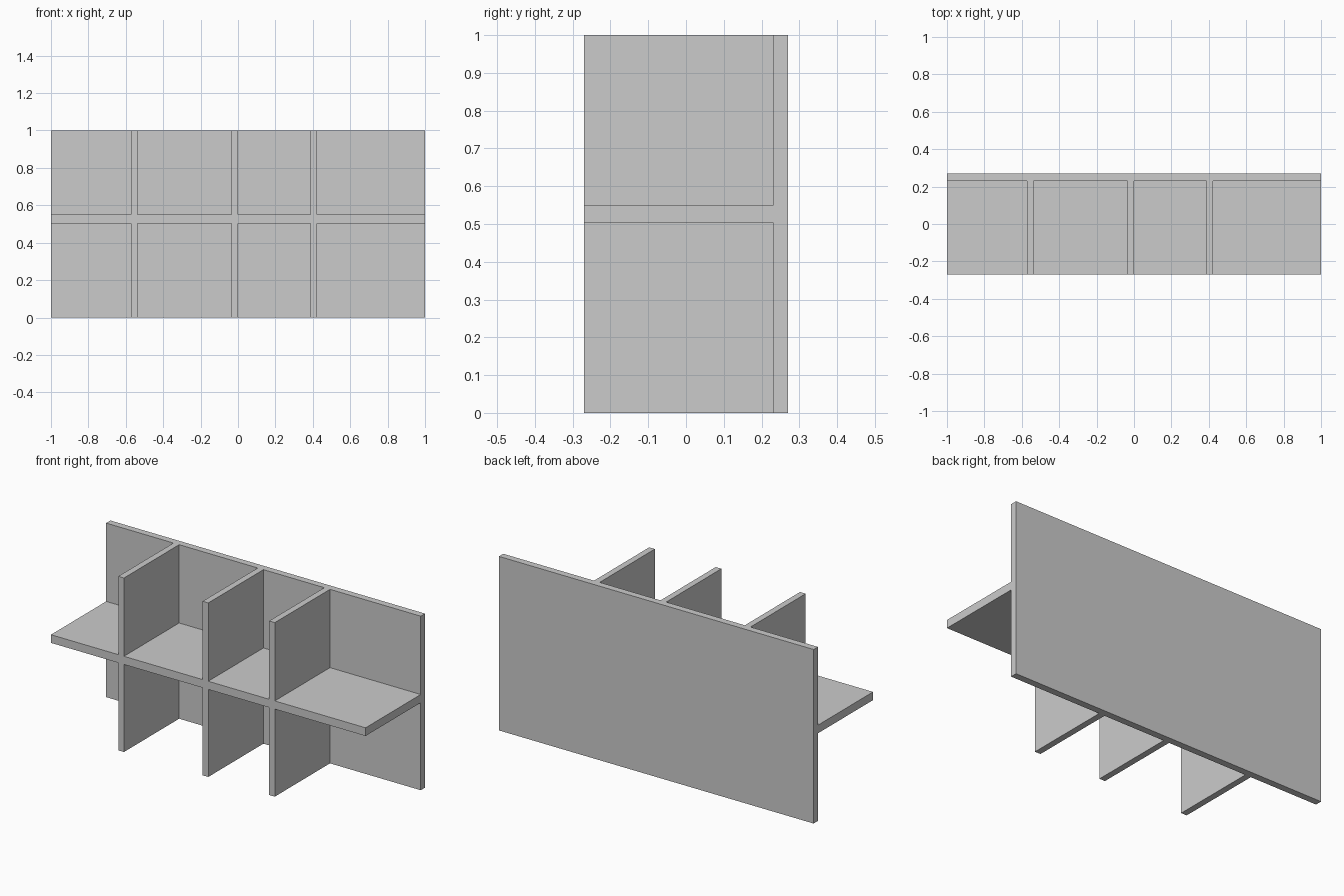
import bpy

if "Cube" in bpy.data.objects:
    bpy.data.objects.remove(bpy.data.objects["Cube"])

FRONT, BACK, PANEL = -0.27, 0.27, 0.231


def box(name, x, y, z):
    """Box from (min, max) ranges on each axis."""
    verts = [(a, b, c) for a in x for b in y for c in z]
    faces = [(0, 1, 3, 2), (4, 6, 7, 5), (0, 4, 5, 1),
             (2, 3, 7, 6), (0, 2, 6, 4), (1, 5, 7, 3)]
    mesh = bpy.data.meshes.new(name)
    mesh.from_pydata(verts, [], faces)
    obj = bpy.data.objects.new(name, mesh)
    bpy.context.collection.objects.link(obj)
    return obj


# Back panel: the body every other board is merged into
unit = box("shelf_unit", (-1, 1), (PANEL, BACK), (0, 1))

# Horizontal shelf and three upright dividers, let into the panel
boards = [box("shelf", (-1, 1), (FRONT, 0.25), (0.503, 0.55))]
for i, x in enumerate((-0.554, -0.018, 0.405)):
    boards.append(box(f"divider_{i + 1}", (x - 0.018, x + 0.018), (FRONT, 0.25), (0, 1)))

# Merge the boards into one solid
bpy.context.view_layer.objects.active = unit
for board in boards:
    mod = unit.modifiers.new("merge", 'BOOLEAN')
    mod.operation = 'UNION'
    mod.solver = 'EXACT'
    mod.object = board
    bpy.ops.object.modifier_apply(modifier=mod.name)
    bpy.data.objects.remove(board)
